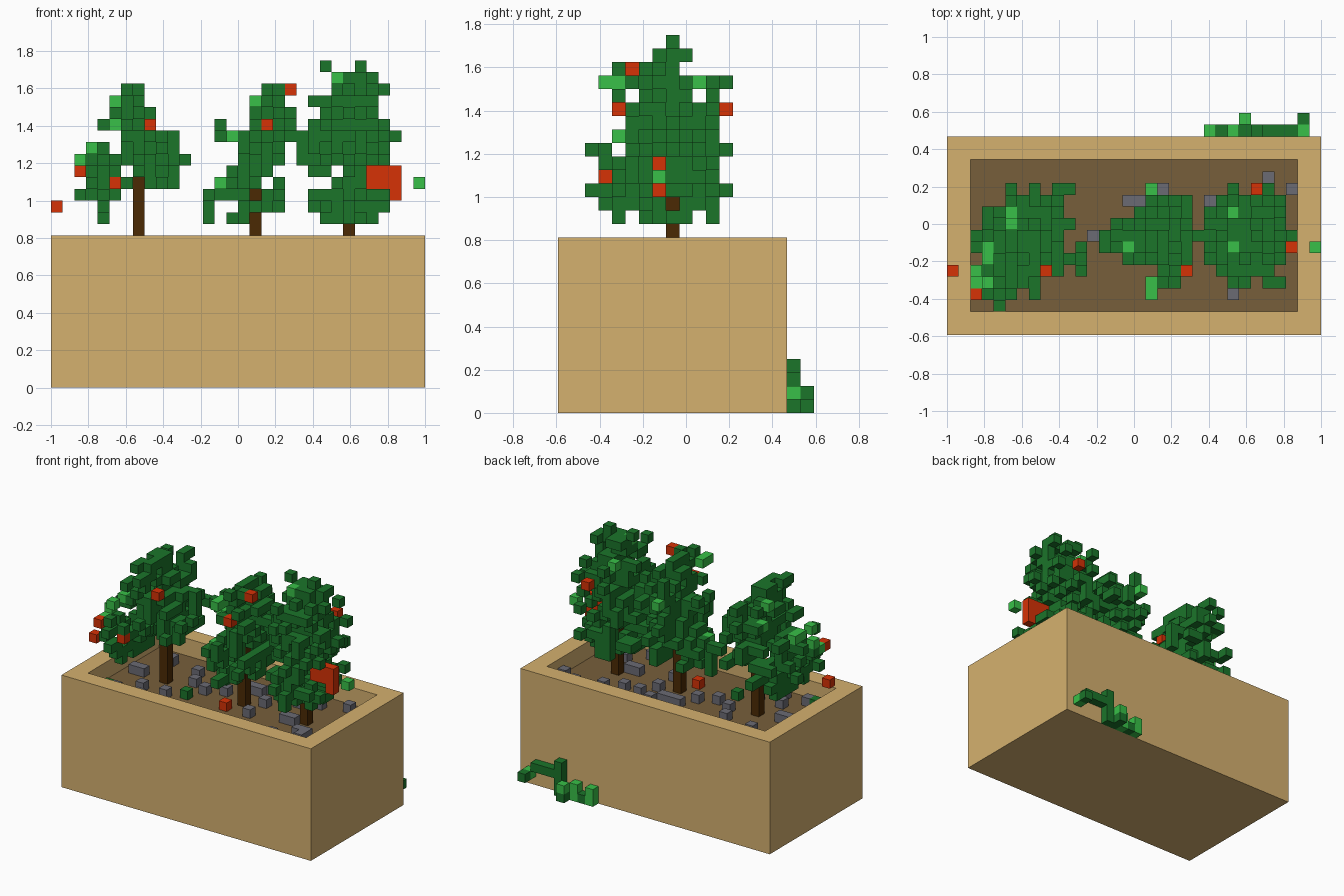
import bpy, bmesh, random
from collections import Counter
from mathutils import Vector

random.seed(7)
U = 1 / 16                                   # edge of one block
ORIGIN = Vector((-1, -9.5 * U, 0))

cube = bpy.data.objects.get("Cube")
if cube:
    bpy.data.objects.remove(cube)


def material(name, hexa):
    lin = []
    for n in (0, 2, 4):
        c = int(hexa[n:n + 2], 16) / 255
        lin.append(c / 12.92 if c < 0.04 else ((c + 0.055) / 1.055) ** 2.4)
    m = bpy.data.materials.new(name)
    m.use_nodes = True
    m.diffuse_color = (*lin, 1)
    node = next(n for n in m.node_tree.nodes if n.type == "BSDF_PRINCIPLED")
    node.inputs["Base Color"].default_value = (*lin, 1)
    return m


TAN = material("tan planter", "D5B16F")
SOIL = material("brown soil", "775F3B")
GREEN = material("dark leaf green", "1B752A")
LIME = material("light leaf green", "38C048")
RED = material("fruit red", "D63206")
BARK = material("dark bark", "4B2A04")
STONE = material("grey stone", "6B6B74")


def finish(name, bm, *mats):
    mesh = bpy.data.meshes.new(name)
    bm.to_mesh(mesh)
    bm.free()
    for m in mats:
        mesh.materials.append(m)
    bpy.context.collection.objects.link(bpy.data.objects.new(name, mesh))


def blocks(name, cells, mat):
    """Outer skin of a set of grid blocks."""
    cells = set(cells)
    bm = bmesh.new()
    for c in cells:
        for axis in range(3):
            for side in (0, 1):
                near = list(c)
                near[axis] += 2 * side - 1
                if tuple(near) in cells:
                    continue
                ring = [(0, 0), (1, 0), (1, 1), (0, 1)]
                verts = []
                for a, b in (ring if side else ring[::-1]):
                    p = Vector(c)
                    p[axis] += side
                    p[(axis + 1) % 3] += a
                    p[(axis + 2) % 3] += b
                    verts.append(bm.verts.new(ORIGIN + p * U))
                bm.faces.new(verts)
    bmesh.ops.remove_doubles(bm, verts=bm.verts, dist=U / 100)
    finish(name, bm, mat)


def outline(rows, left, top):
    """Cells marked in a drawn outline, first row highest."""
    return {(left + n, top - r) for r, row in enumerate(rows.split())
            for n, ch in enumerate(row) if ch == "#"}


# Planter: a box whose top is inset and pushed down to the soil
bm = bmesh.new()
bmesh.ops.create_cube(bm, size=1)
for v in bm.verts:
    v.co = ORIGIN + Vector(((v.co.x + .5) * 32, (v.co.y + .5) * 17, (v.co.z + .5) * 13)) * U
lid = max(bm.faces, key=lambda f: f.calc_center_median().z)
bmesh.ops.inset_individual(bm, faces=[lid], thickness=2 * U, use_even_offset=True)
pit = bmesh.ops.extrude_discrete_faces(bm, faces=[lid])["faces"][0]
bmesh.ops.translate(bm, verts=pit.verts, vec=(0, 0, -2 * U))
pit.material_index = 1
finish("planter", bm, TAN, SOIL)

# Fruit and young leaves, with the sides on which no leaf may cover them:
# f = front, t = top, s = left side
fruit = {(0, 5, 15): "ft", (2, 3, 18): "ft", (5, 3, 17): "fs", (8, 5, 22): "ft",
         (18, 4, 22): "fs", (20, 5, 25): "fts", (26, 12, 22): "ts", (16, 6, 11): "",
         (27, 7, 18): "f", (28, 7, 18): "", (27, 7, 17): "f", (28, 7, 17): "f",
         (29, 7, 16): "f", (29, 7, 17): "f", (29, 7, 18): "ft"}
young = {(5, 9, 24): "ft", (5, 10, 22): "ft", (2, 5, 19): "ft", (2, 4, 18): "t",
         (3, 6, 20): "t", (3, 7, 20): "t", (3, 4, 20): "t", (17, 3, 24): "fts",
         (17, 4, 24): "ts", (15, 7, 21): "ft", (14, 7, 17): "f", (17, 12, 22): "t",
         (24, 7, 26): "ft", (24, 10, 24): "t", (31, 7, 17): "fts"}
accents = fruit | young
OPEN = {"f": (1, -1), "t": (2, 1), "s": (0, 1)}


def covers(c):
    """True where a leaf would hide an accent, or hang right below a fruit."""
    for a, sides in accents.items():
        gap = [c[n] - a[n] for n in range(3)]
        if a in fruit and gap[:2] == [0, 0] and gap[2] < 0:
            return True
        for axis, sign in (OPEN[s] for s in sides):
            if gap[axis] * sign > 0 and sum(map(bool, gap)) == 1:
                return True
    return c in accents


# Crowns: outlines from the front, above and the side
SIDE = outline("""......#.... .....###... ..#####.... .#######.## ..#.####.#. ..#########
...#######. ...#######. ##.######## .#########. .#########. ###########
.#########. ..#.####.#.""", 2, 27)
TREES = {
    "right": (2, 25, 7, 19, """
....##.... ...###.... ...####... ..#####... ....#####. .##.#####.
########## ####.####. .####.###. ####...... ..#....... ..#.......""", """
...#.#.##. ...#####.. .#######.. .########. ########.. ########.#
.########. ########.# ######.... ####.#.... ..#......."""),
    "middle": (13, 25, 17, 19, """
.....##. ....###. ....#### .#..#### .####### ...####.
...####. ..####.. .####.#. ####.##. #..####. #.##....""", """
....#... ....#### ...##### .####### ######## ########
..###### .....### ....###. ....#..."""),
    "left": (21, 27, 25, 22, """
..#..#... ...####.. ...#####. .######.. ..#####.. .#######. #########
########. ########. .##.##... ...###... .#######. .#######. ..#####..""", """
...#.##.. ..######. .#######. .#######. ######### .########
.#######. ..#####.. ...##.##."""),
}

canopy = set()
for tree, (left, top, stem, stem_top, front, plan) in TREES.items():
    front, plan = outline(front, left, top), outline(plan, left, 12)
    canopy |= plan
    hull = [(i, j, k) for i, k in sorted(front) for j in range(2, 13)
            if (i, j) in plan and (j, k) in SIDE and not covers((i, j, k))]
    # Thin the crown from outside in, never opening a hole in an outline
    views = lambda c: [("f", c[0], c[2]), ("p", c[0], c[1]), ("s", c[1], c[2])]
    count = Counter(v for c in hull for v in views(c))
    hull.sort(key=lambda c: -abs(c[0] - stem) - abs(c[1] - 8) + random.uniform(-3, 3))
    leaves, spare = set(hull), len(hull) * 0.47
    for c in hull:
        if spare > 0 and all(count[v] > 1 for v in views(c)):
            count.subtract(views(c))
            leaves.discard(c)
            spare -= 1
    trunk = {(stem, 8, k) for k in range(11, stem_top)}
    blocks(tree + "_tree_trunk", trunk, BARK)
    blocks(tree + "_tree_leaves", leaves - trunk, GREEN)

blocks("fruit", fruit, RED)
blocks("young_leaves", young, LIME)

# Stones and fallen leaves scattered on the soil, mostly under the crowns
stones = {(5, 12), (15, 11), (16, 11), (22, 11), (27, 13), (29, 12), (12, 8), (24, 3),
          (27, 4), (3, 8), (4, 8), (6, 5), (9, 5), (14, 9), (17, 11), (20, 11), (23, 7),
          (24, 7), (26, 5), (27, 5), (7, 3), (9, 11), (18, 12), (4, 3)}
litter = {(11, 6), (3, 3)}
near = lambda c: any(abs(c[0] - s[0]) + abs(c[1] - s[1]) < 3
                     for s in stones | litter | {(7, 8), (17, 8), (25, 8), (16, 6)})
for spot in random.sample(sorted(canopy), 60):
    if not near(spot):
        stones.add(spot)
blocks("stones", {(i, j, 11) for i, j in stones}, STONE)
blocks("fallen_leaves", {(i, j, 11) for i, j in litter}, GREEN)

# Creeper against the back wall
creeper = outline("....#.... ....####. #.#.#...# #####....", 22, 3)
creeper = {(i, 17, k) for i, k in creeper} | {(25, 18, 0), (30, 18, 1)}
tips = {(22, 17, 1), (22, 17, 0), (24, 17, 1), (24, 17, 0), (25, 18, 1), (30, 17, 1)}
blocks("creeper", creeper - tips, GREEN)
blocks("creeper_tips", tips, LIME)
